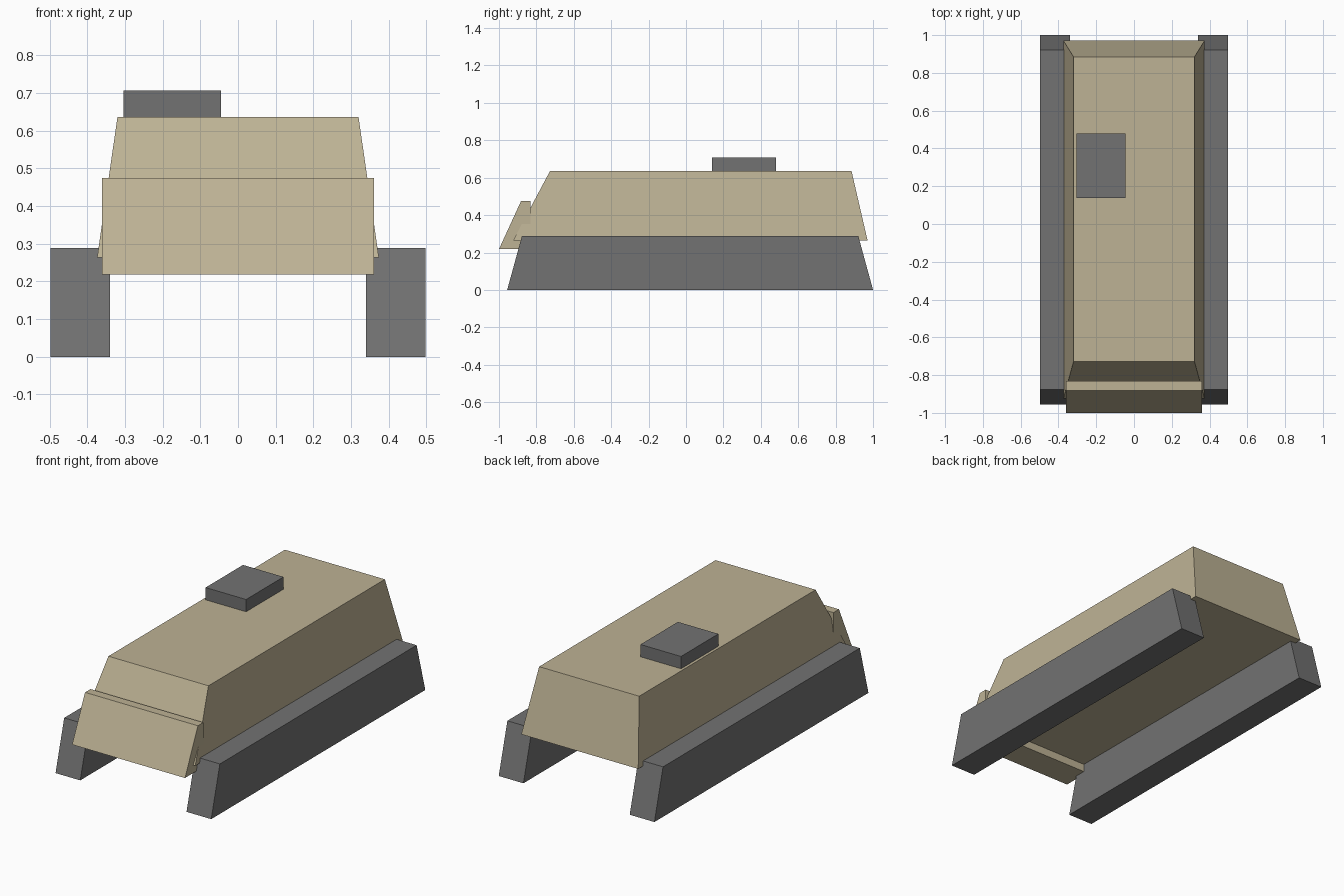
import bpy
import bmesh

cube = bpy.data.objects.get("Cube")
if cube:
    bpy.data.objects.remove(cube, do_unlink=True)


def make_material(name, rgb):
    mat = bpy.data.materials.new(name)
    mat.use_nodes = True
    color = (*rgb, 1.0)
    mat.diffuse_color = color
    mat.node_tree.nodes["Principled BSDF"].inputs["Base Color"].default_value = color
    return mat


def make_block(name, mat, bottom, top):
    """Tapered box; each end is (x0, x1, y0, y1, z)."""
    bm = bmesh.new()
    rings = []
    for x0, x1, y0, y1, z in (bottom, top):
        rings.append([bm.verts.new((x, y, z))
                      for x, y in ((x0, y0), (x1, y0), (x1, y1), (x0, y1))])
    low, high = rings
    bm.faces.new(low[::-1])
    bm.faces.new(high)
    for i in range(4):
        j = (i + 1) % 4
        bm.faces.new((low[i], low[j], high[j], high[i]))
    bmesh.ops.recalc_face_normals(bm, faces=bm.faces)
    mesh = bpy.data.meshes.new(name)
    bm.to_mesh(mesh)
    bm.free()
    mesh.materials.append(mat)
    obj = bpy.data.objects.new(name, mesh)
    bpy.context.scene.collection.objects.link(obj)
    return obj


sand = make_material("sand paint", (0.51, 0.445, 0.298))
grey = make_material("dark grey", (0.168, 0.168, 0.168))

# Tapered hull with sloped nose and tail
make_block("hull", sand,
           (-0.374, 0.374, -0.925, 0.971, 0.263),
           (-0.32, 0.32, -0.727, 0.885, 0.636))

# Wedge plate on the nose, vertical at the back
make_block("front_plate", sand,
           (-0.361, 0.361, -1.0, -0.832, 0.218),
           (-0.361, 0.361, -0.882, -0.832, 0.475))

# Track blocks, shorter on top than on the ground
for side, x0, x1 in (("left", 0.34, 0.498), ("right", -0.498, -0.34)):
    make_block(side + "_track", grey,
               (x0, x1, -0.956, 1.0, 0.0),
               (x0, x1, -0.877, 0.921, 0.289))

# Roof hatch, right of centre
hatch = (-0.304, -0.045, 0.138, 0.48)
make_block("roof_hatch", grey, (*hatch, 0.636), (*hatch, 0.707))
